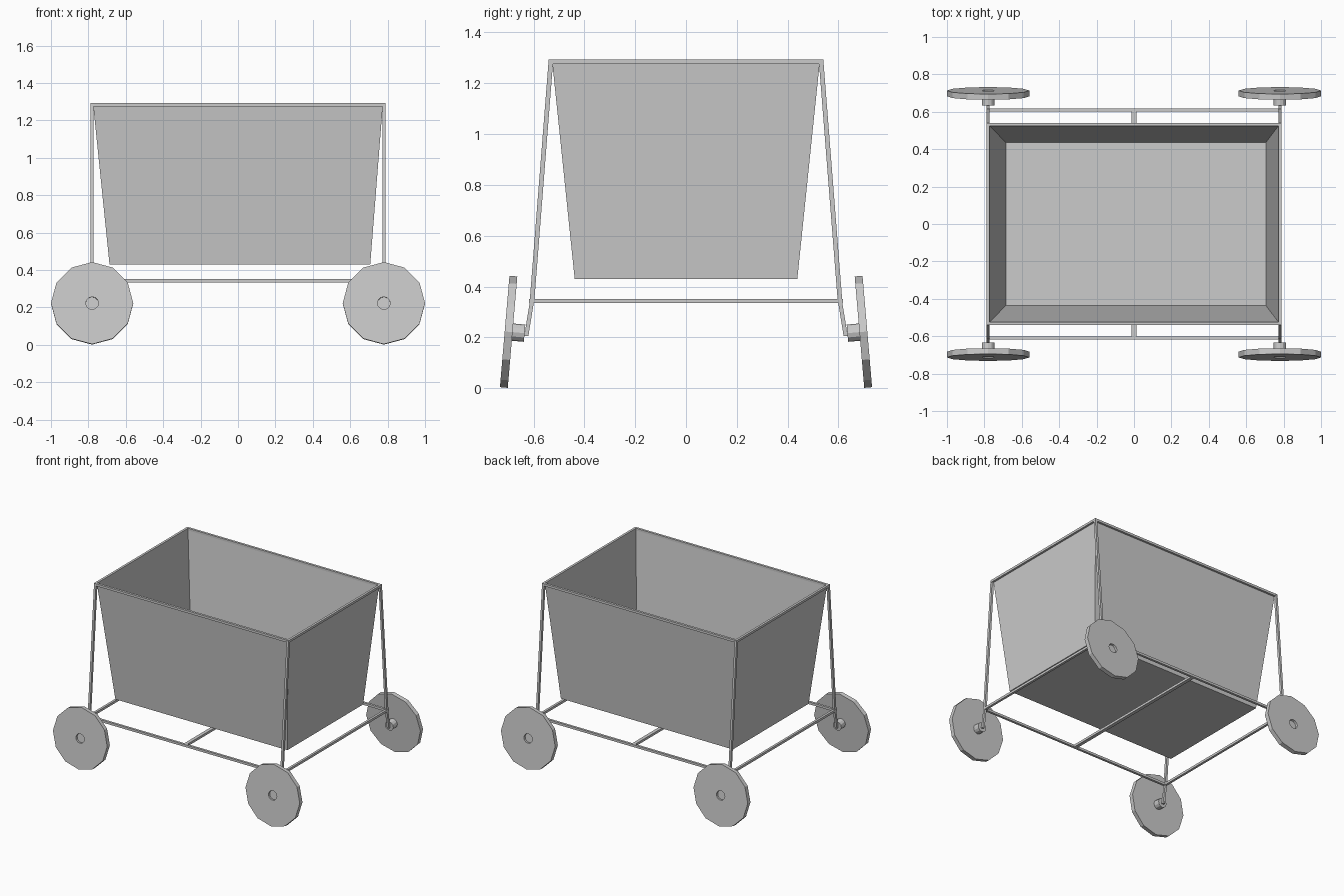
import bpy, bmesh, math
from mathutils import Vector, Matrix

if "Cube" in bpy.data.objects:
    bpy.data.objects.remove(bpy.data.objects["Cube"])

T = 0.017            # tube thickness
X, Y_TOP, Y_LOW = 0.78, 0.532, 0.61
Z_TOP, Z_LOW = 1.284, 0.343


def finish(bm, name):
    bmesh.ops.remove_doubles(bm, verts=bm.verts, dist=1e-5)
    bmesh.ops.recalc_face_normals(bm, faces=bm.faces)
    me = bpy.data.meshes.new(name)
    bm.to_mesh(me)
    bm.free()
    ob = bpy.data.objects.new(name, me)
    bpy.context.collection.objects.link(ob)
    return ob


def bar(name, a, b, w=T, h=T, extend=0.0):
    """Square tube from a to b, w along its side, h along its up direction."""
    a, b = Vector(a), Vector(b)
    d = b - a
    axis = d.normalized()
    ref = Vector((1, 0, 0)) if abs(axis.x) < 0.9 else Vector((0, 1, 0))
    up = axis.cross(ref).normalized()
    side = up.cross(axis)
    rot = Matrix((side, up, axis)).transposed().to_4x4()
    size = Matrix.Diagonal((w, h, d.length + 2 * extend, 1))
    bm = bmesh.new()
    bmesh.ops.create_cube(bm, size=1, matrix=Matrix.Translation((a + b) / 2) @ rot @ size)
    return finish(bm, name)


# Tapered open tub
bm = bmesh.new()
corners = [(-1, -1), (1, -1), (1, 1), (-1, 1)]
low = [bm.verts.new((0.01 + 0.697 * x, 0.438 * y, 0.43)) for x, y in corners]
top = [bm.verts.new((0.774 * x, 0.526 * y, 1.28)) for x, y in corners]
bm.faces.new(low)
for i in range(4):
    j = (i + 1) % 4
    bm.faces.new((low[i], low[j], top[j], top[i]))
tub = finish(bm, "tub")
shell = tub.modifiers.new("thin_sheet", 'SOLIDIFY')
shell.thickness = 0.003

# Top rim and lower frame
for name, y, z in (("rim", Y_TOP, Z_TOP), ("lower_frame", Y_LOW, Z_LOW)):
    for s in (-1, 1):
        bar(name + "_long_bar", (-X, s * y, z), (X, s * y, z), extend=T / 2)
        bar(name + "_end_bar", (s * X, -y, z), (s * X, y, z))
bar("lower_frame_cross_bar", (0, -Y_LOW, Z_LOW), (0, Y_LOW, Z_LOW), w=0.025)

# Wheel with hub and recessed centre: (radius, offset along axle) profile
PROFILE = [(0, -0.063), (0.034, -0.063), (0.034, -0.0155), (0.22, -0.0155),
           (0.22, 0.0155), (0.034, 0.0155), (0.034, 0.0), (0, 0.0)]


def wheel(sx, sy):
    bm = bmesh.new()
    vs = [bm.verts.new((r, 0, z)) for r, z in PROFILE]
    es = [bm.edges.new(p) for p in zip(vs, vs[1:])]
    bmesh.ops.spin(bm, geom=vs + es, cent=(0, 0, 0), axis=(0, 0, 1),
                   angle=math.tau, steps=12)
    ob = finish(bm, "wheel")
    # axle points outward and slightly up
    tilt = Matrix.Rotation(-sy * math.radians(90 - 4.9), 4, 'X')
    ob.matrix_world = Matrix.Translation((sx * X, sy * 0.698, 0.2218)) @ tilt


# Legs, splayed outward, with a kink below the frame down to the hub
for sx in (-1, 1):
    for sy in (-1, 1):
        knee = (sx * X, sy * 0.606, Z_LOW)
        foot = (sx * X, sy * 0.628, 0.207)
        bar("leg", (sx * X, sy * Y_TOP, Z_TOP), knee, w=0.016, h=0.018)
        bar("leg_foot", knee, foot, w=0.016, h=0.016)
        bar("axle_pin", (sx * X, sy * 0.62, 0.213), (sx * X, sy * 0.645, 0.215), w=0.016, h=0.016)
        wheel(sx, sy)
